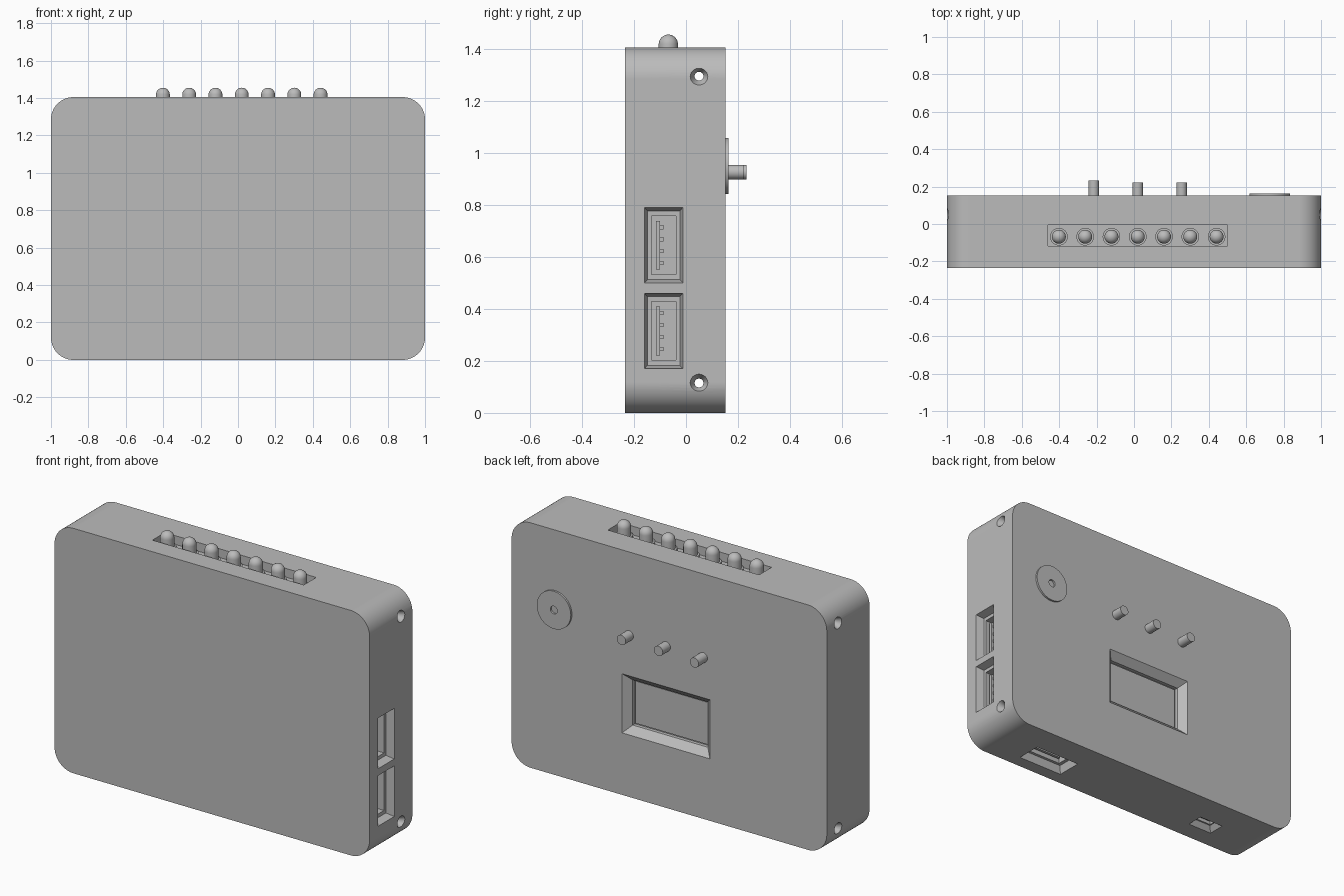
import bpy, bmesh
from math import pi, sin, cos
from mathutils import Matrix, Vector

if "Cube" in bpy.data.objects:
    bpy.data.objects.remove(bpy.data.objects["Cube"], do_unlink=True)

grey = bpy.data.materials.new("plain_grey")
grey.use_nodes = True
COLOUR = (0.5, 0.5, 0.5, 1)
grey.diffuse_color = COLOUR
grey.node_tree.nodes["Principled BSDF"].inputs["Base Color"].default_value = COLOUR

WIDTH, HEIGHT = 2.0, 1.405
FRONT, BACK = -0.235, 0.152
X, Y, Z = Vector((1, 0, 0)), Vector((0, 1, 0)), Vector((0, 0, 1))


def frame(origin, along, across):
    """Local x and y lie in the surface, local z points out of it."""
    m = Matrix((along, across, along.cross(across))).transposed().to_4x4()
    return Matrix.Translation(origin) @ m


def finish(name, bm, matrix):
    bmesh.ops.remove_doubles(bm, verts=bm.verts, dist=1e-5)
    bmesh.ops.transform(bm, matrix=matrix, verts=bm.verts)
    bmesh.ops.recalc_face_normals(bm, faces=bm.faces)
    mesh = bpy.data.meshes.new(name)
    bm.to_mesh(mesh)
    bm.free()
    mesh.materials.append(grey)
    obj = bpy.data.objects.new(name, mesh)
    bpy.context.collection.objects.link(obj)
    return obj


def smooth(obj):
    bpy.ops.object.select_all(action="DESELECT")
    obj.select_set(True)
    bpy.context.view_layer.objects.active = obj
    bpy.ops.object.shade_smooth_by_angle(angle=pi / 8)


def stack(name, matrix, sections):
    """Loft through centred rectangles given as (length, breadth, level)."""
    bm = bmesh.new()
    rings = []
    for a, b, level in sections:
        rings.append([bm.verts.new((sx * a / 2, sy * b / 2, level))
                      for sx, sy in ((-1, -1), (1, -1), (1, 1), (-1, 1))])
    bm.faces.new(rings[0])
    bm.faces.new(rings[-1])
    for low, high in zip(rings, rings[1:]):
        for i in range(4):
            j = (i + 1) % 4
            bm.faces.new((low[i], low[j], high[j], high[i]))
    return finish(name, bm, matrix)


def lathe(name, matrix, profile, steps=32):
    """Turn a (radius, level) profile around local z."""
    bm = bmesh.new()
    verts = [bm.verts.new((r, 0, level)) for r, level in profile]
    edges = [bm.edges.new(pair) for pair in zip(verts, verts[1:])]
    bmesh.ops.spin(bm, geom=verts + edges, cent=(0, 0, 0), axis=(0, 0, 1),
                   angle=2 * pi, steps=steps)
    return finish(name, bm, matrix)


# Case: a slab with four rounded corners
bm = bmesh.new()
bmesh.ops.create_cube(bm, size=1)
corners = [e for e in bm.edges if abs(e.verts[0].co.y - e.verts[1].co.y) > 0.5]
bmesh.ops.scale(bm, vec=(WIDTH, BACK - FRONT, HEIGHT), verts=bm.verts)
bmesh.ops.bevel(bm, geom=corners, offset=0.12, segments=16, profile=0.5, affect="EDGES")
case = finish("case", bm, Matrix.Translation((0, (FRONT + BACK) / 2, HEIGHT / 2)))

cutters = []

# Chamfered display window, with a shallow step around the pane
window = frame((0.021, BACK, 0.525), X, -Z)
cutters.append(stack("window_cutter", window, [
    (0.557, 0.339, 0.02), (0.557, 0.339, 0), (0.477, 0.259, -0.04), (0.477, 0.259, -0.06)]))
stack("display_pane", window, [(0.46, 0.242, -0.07), (0.46, 0.242, -0.052)])

# Trough for the row of lamps
cutters.append(stack("trough_cutter", frame((0.02, -0.062, HEIGHT), X, Y), [
    (0.96, 0.113, 0.02), (0.96, 0.113, -0.05)]))

# Large sockets: two on the left side, one underneath
sockets = {
    "upper_side": frame((1, -0.086, 0.645), -Z, Y),
    "lower_side": frame((1, -0.086, 0.315), -Z, Y),
    "bottom": frame((0.54, -0.086, 0), -X, Y),
}
for place, m in sockets.items():
    cutters.append(stack(place + "_socket_cutter", m, [
        (0.29, 0.148, 0.02), (0.29, 0.148, 0), (0.264, 0.124, -0.045),
        (0.225, 0.094, -0.046), (0.225, 0.094, -0.2)]))
    stack(place + "_socket_tongue", m @ Matrix.Translation((0, -0.022, 0)), [
        (0.187, 0.016, -0.21), (0.187, 0.016, -0.06)])
    for i in range(4):
        shift = Matrix.Translation(((i - 1.5) * 0.046, -0.008, 0))
        stack(f"{place}_socket_contact_{i + 1}", m @ shift, [
            (0.016, 0.014, -0.21), (0.016, 0.014, -0.07)])

# Small power socket underneath
power = frame((-0.577, -0.075, 0), -X, Y)
cutters.append(stack("power_cutter", power, [
    (0.155, 0.1, 0.02), (0.155, 0.1, 0), (0.11, 0.055, -0.03),
    (0.1, 0.04, -0.031), (0.1, 0.04, -0.1)]))
stack("power_socket_tongue", power, [(0.07, 0.012, -0.11), (0.07, 0.012, -0.04)])

# Countersunk screw holes running from side to side
for level in (0.115, 1.295):
    cutters.append(lathe("screw_hole_cutter", frame((0, 0.05, level), Y, Z), [
        (0, -1.02), (0.034, -1.02), (0.034, -1), (0.017, -0.965),
        (0.017, 0.965), (0.034, 1), (0.034, 1.02), (0, 1.02)]))

# Cut every opening into the case
bpy.context.view_layer.objects.active = case
for cutter in cutters:
    cutter.hide_render = True
    cut = case.modifiers.new("cut", "BOOLEAN")
    cut.operation, cut.solver, cut.object = "DIFFERENCE", "EXACT", cutter
    bpy.ops.object.modifier_apply(modifier=cut.name)
    bpy.data.objects.remove(cutter, do_unlink=True)
smooth(case)
case.modifiers.new("even_shading", "WEIGHTED_NORMAL").keep_sharp = True

# Seven domed lamps
dome = [(0.037 * cos(t * pi / 16), 0.013 + 0.037 * sin(t * pi / 16)) for t in range(8)]
for i in range(7):
    smooth(lathe(f"lamp_{i + 1}", frame((0.02 + (i - 3) * 0.1405, -0.068, HEIGHT), X, Y), [
        (0, -0.06), (0.047, -0.06), (0.047, -0.035), (0.037, -0.035)] + dome + [(0, 0.05)]))

# Three push buttons on the back, one slightly longer
for i, reach in enumerate((0.08, 0.07, 0.07)):
    smooth(lathe(f"button_{i + 1}", frame((-0.215 + i * 0.235, BACK, 0.926), X, -Z), [
        (0, -0.02), (0.028, -0.02), (0.028, reach), (0, reach)]))

# Round sounder with a small centre hole
smooth(lathe("sounder", frame((0.725, BACK, 0.95), X, -Z), [
    (0, -0.01), (0.108, -0.01), (0.108, 0.011), (0.022, 0.011), (0.022, -0.009), (0, -0.009)], 48))
